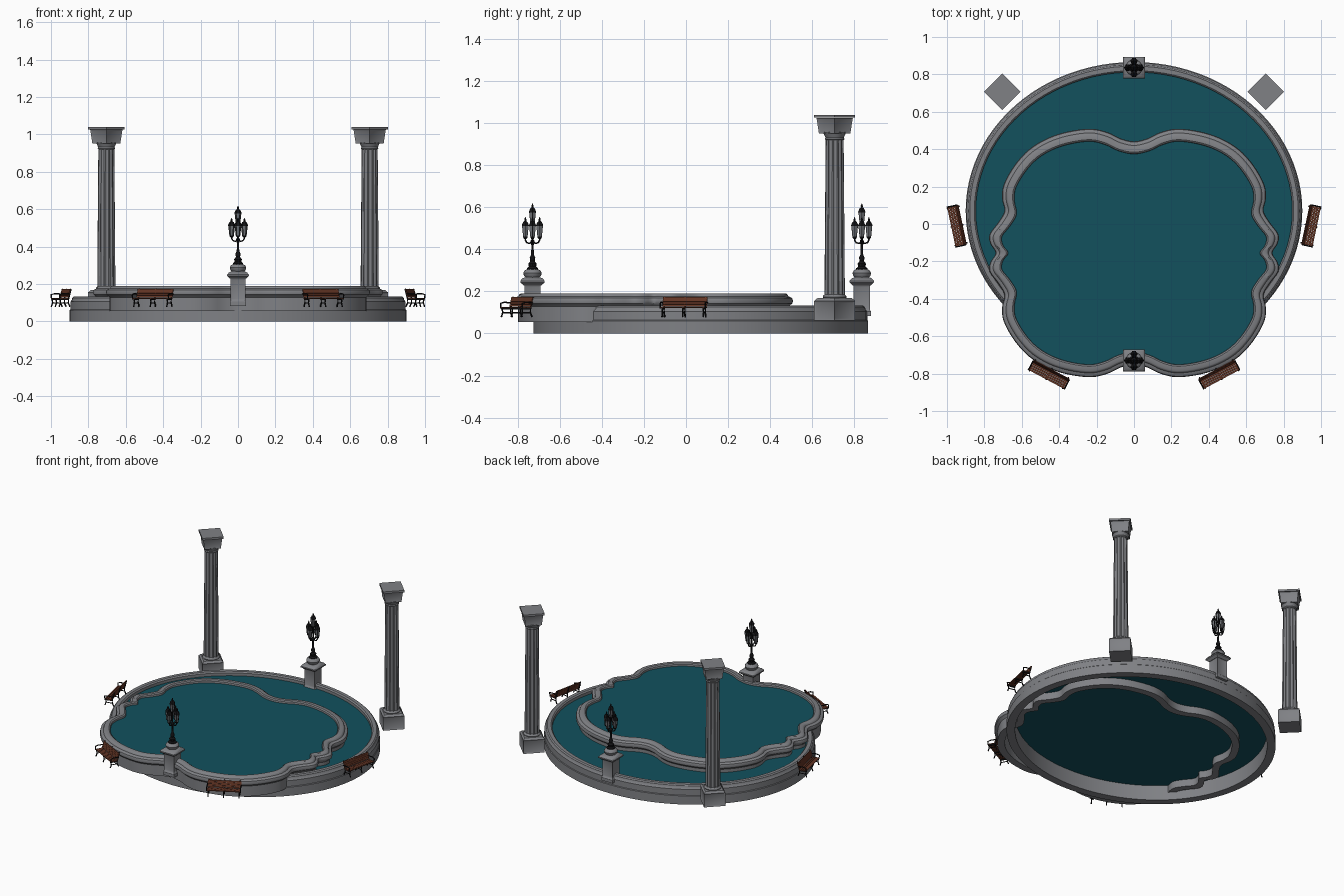
import bpy, bmesh, math
from mathutils import Vector, Matrix

if "Cube" in bpy.data.objects:
    bpy.data.objects.remove(bpy.data.objects["Cube"])


def mat(name, *rgb):
    m = bpy.data.materials.new(name)
    m.diffuse_color = (*rgb, 1)
    m.use_nodes = True
    m.node_tree.nodes["Principled BSDF"].inputs["Base Color"].default_value = m.diffuse_color
    return m


STONE = mat("grey stone", 0.215, 0.22, 0.235)
WATER = mat("teal water", 0.006, 0.083, 0.11)
WOOD = mat("brown wood", 0.125, 0.035, 0.018)
IRON = mat("black iron", 0.006, 0.006, 0.007)
GLASS = mat("lantern glass", 0.16, 0.17, 0.185)


def finish(bm, name, m, angle=35, xf=Matrix()):
    bmesh.ops.recalc_face_normals(bm, faces=bm.faces[:])
    me = bpy.data.meshes.new(name)
    bm.to_mesh(me)
    bm.free()
    me.materials.append(m)
    me.transform(xf)
    ob = bpy.data.objects.new(name, me)
    bpy.context.collection.objects.link(ob)
    bpy.ops.object.select_all(action='DESELECT')
    ob.select_set(True)
    bpy.context.view_layer.objects.active = ob
    bpy.ops.object.shade_smooth_by_angle(angle=math.radians(angle))
    return ob


def skin(bm, rings, closed=False, caps=True):
    vs = [[bm.verts.new(p) for p in r] for r in rings]
    n = len(vs[0])
    pairs = list(zip(vs, vs[1:])) + ([(vs[-1], vs[0])] if closed else [])
    for a, b in pairs:
        for i in range(n):
            bm.faces.new((a[i], a[(i + 1) % n], b[(i + 1) % n], b[i]))
    if caps and not closed:
        bm.faces.new(vs[0][::-1])
        bm.faces.new(vs[-1])


def lathe(bm, prof, n=12, at=(0, 0), turn=0.0):
    skin(bm, [[(at[0] + r * math.cos(turn + i * math.tau / n),
                at[1] + r * math.sin(turn + i * math.tau / n), z)
               for i in range(n)] for r, z in prof])


def square(bm, prof):
    """Stack of squares, given as (half side, z)."""
    lathe(bm, [(h * math.sqrt(2), z) for h, z in prof], 4, turn=math.pi / 4)


def box(bm, c, s, tilt=0.0):
    m = Matrix.Translation(c) @ Matrix.Rotation(tilt, 4, 'X') @ Matrix.Diagonal((*s, 1))
    bmesh.ops.create_cube(bm, size=1, matrix=m)


def tube(bm, pts, r, n=5):
    pts = [Vector(p) for p in pts]
    rings = []
    for i, p in enumerate(pts):
        d = (pts[min(i + 1, len(pts) - 1)] - pts[max(i - 1, 0)]).normalized()
        u = d.orthogonal().normalized() if abs(d.z) > 0.99 else d.cross(Vector((0, 0, 1))).normalized()
        w = d.cross(u)
        rings.append([p + r * (math.cos(k * math.tau / n) * u + math.sin(k * math.tau / n) * w)
                      for k in range(n)])
    skin(bm, rings)


def panels(bm, width, depth):
    """Sunken panels on the upright faces."""
    bm.normal_update()
    fs = [f for f in bm.faces if abs(f.normal.z) < 0.5 and f.calc_area() > 0.004]
    bmesh.ops.inset_individual(bm, faces=fs, thickness=width, depth=-depth)


# outlines: each is a list of (point, outward normal)
def with_normals(pts, blur):
    n = len(pts)
    raw = []
    for i in range(n):
        t = (pts[(i + 1) % n] - pts[i - 1]).normalized()
        raw.append(Vector((t.y, -t.x)))
    return [(pts[i], sum((raw[(i + k) % n] for k in range(-blur, blur + 1)), Vector((0, 0))).normalized())
            for i in range(n)]


def smooth_loop(pts, steps):
    out, n = [], len(pts)
    for i in range(n):
        a, b, c, d = (pts[(i + k) % n] for k in (-1, 0, 1, 2))
        for s in range(steps):
            t = s / steps
            out.append(0.5 * (2 * b + (c - a) * t + (2 * a - 5 * b + 4 * c - d) * t * t
                              + (3 * b - a - 3 * c + d) * t ** 3))
    return out


def moulding(name, outline, prof):
    bm = bmesh.new()
    skin(bm, [[(*(p + n * o), z) for p, n in outline] for o, z in prof], closed=True)
    return finish(bm, name, STONE)


def sheet(name, outline, off, z):
    bm = bmesh.new()
    bm.faces.new([bm.verts.new((*(p + n * off), z)) for p, n in outline])
    finish(bm, name, WATER)


# lower oval basin
oval = with_normals([Vector((0.9 * math.cos(a), 0.07 + 0.796 * math.sin(a)))
                     for a in (i * math.tau / 96 for i in range(96))], 0)
moulding("lower_basin_wall", oval, [(0, 0), (0, 0.06), (-0.004, 0.064), (-0.004, 0.105), (-0.012, 0.115),
                                    (-0.014, 0.126), (-0.022, 0.133), (-0.046, 0.133), (-0.054, 0.125),
                                    (-0.054, 0.0)])
sheet("lower_water", oval, -0.05, 0.105)

# upper lobed basin: one quarter mirrored twice
quarter = [(0.74, 0), (0.768, 0.05), (0.772, 0.1), (0.725, 0.165), (0.693, 0.225), (0.705, 0.29),
           (0.697, 0.365), (0.64, 0.468), (0.56, 0.555), (0.46, 0.615), (0.35, 0.65), (0.23, 0.664),
           (0.14, 0.645), (0.07, 0.612), (0, 0.597)]
q = [Vector(p) for p in quarter]
half = q + [Vector((-p.x, p.y)) for p in q[-2::-1]]
full = half + [Vector((p.x, -p.y)) for p in half[-2:0:-1]]
lobes = with_normals([p + Vector((0, -0.155)) for p in smooth_loop(full, 4)], 7)
moulding("upper_basin_wall", lobes, [(-0.02, 0.055), (-0.02, 0.128), (-0.012, 0.136), (-0.003, 0.143),
                                     (0, 0.155), (-0.004, 0.168), (-0.014, 0.174), (-0.022, 0.176),
                                     (-0.026, 0.185), (-0.034, 0.19), (-0.058, 0.19), (-0.066, 0.184),
                                     (-0.068, 0.17), (-0.068, 0.055)])
sheet("upper_water", lobes, -0.06, 0.172)

# two fluted columns, turned 45 degrees
for side, sx in (("left", -1), ("right", 1)):
    xf = Matrix.Translation((0.704 * sx, 0.707, 0)) @ Matrix.Rotation(math.pi / 4, 4, 'Z')
    bm = bmesh.new()
    square(bm, [(0.069, 0.062), (0.069, 0.155)])
    panels(bm, 0.014, 0.005)
    square(bm, [(0.069, 0.155), (0.062, 0.163), (0.058, 0.168)])
    lathe(bm, [(0.054, 0.167), (0.057, 0.173), (0.054, 0.18), (0.047, 0.186)], 24)
    finish(bm, side + "_column_base", STONE, xf=xf)
    bm = bmesh.new()
    skin(bm, [[(r * k * math.cos(a), r * k * math.sin(a), z)
               for a, k in ((i * math.tau / 48, (1, 1, 0.9, 0.9)[i % 4]) for i in range(48))]
              for r, z in ((0.049, 0.18), (0.047, 0.45), (0.043, 0.93))])
    finish(bm, side + "_column_shaft", STONE, 20, xf)
    bm = bmesh.new()
    lathe(bm, [(0.043, 0.92), (0.047, 0.925), (0.044, 0.932), (0.05, 0.945), (0.056, 0.957)], 24)
    square(bm, [(0.053, 0.952), (0.061, 1.025)])
    panels(bm, 0.012, 0.004)
    square(bm, [(0.069, 1.026), (0.069, 1.04)])
    finish(bm, side + "_column_capital", STONE, xf=xf)

# two lamps on pedestals
SPOTS = [(0, 0, 0.52)] + [(0.034 * math.cos(a), 0.034 * math.sin(a), 0.455)
                          for a in (i * math.pi / 2 for i in range(4))]
for side, y in (("front", -0.73), ("back", 0.836)):
    xf = Matrix.Translation((0, y, 0))
    bm = bmesh.new()
    square(bm, [(0.044, 0.083), (0.044, 0.105), (0.039, 0.112), (0.039, 0.228)])
    panels(bm, 0.012, 0.004)
    square(bm, [(0.042, 0.228), (0.05, 0.236), (0.058, 0.242), (0.058, 0.25), (0.048, 0.262), (0.032, 0.268)])
    lathe(bm, [(0.03, 0.262), (0.041, 0.275), (0.044, 0.287), (0.038, 0.299), (0.026, 0.306)], 16)
    finish(bm, side + "_lamp_pedestal", STONE, xf=xf)

    iron, glass = bmesh.new(), bmesh.new()
    lathe(iron, [(0.028, 0.3), (0.028, 0.31), (0.018, 0.318), (0.021, 0.332), (0.011, 0.344), (0.014, 0.36),
                 (0.007, 0.375), (0.0055, 0.42), (0.01, 0.43), (0.01, 0.44), (0.005, 0.447), (0.005, 0.52)], 10)
    for x, yy, z in SPOTS:
        if z < 0.5:  # curved arm
            tube(iron, [(x * k, yy * k, h) for k, h in ((0, 0.436), (0.4, 0.428), (0.8, 0.432),
                                                      (1, 0.444), (1.001, 0.456))], 0.004)
        lathe(glass, [(0.010, z + 0.004), (0.0165, z + 0.058)], 6, (x, yy))
        lathe(iron, [(0.004, z - 0.008), (0.011, z), (0.011, z + 0.005)], 6, (x, yy))
        lathe(iron, [(0.0195, z + 0.056), (0.0195, z + 0.06), (0.012, z + 0.075), (0.005, z + 0.08),
                     (0.006, z + 0.087), (0.001, z + 0.098)], 6, (x, yy))
        for i in range(6):  # glazing bars
            c, s = math.cos(i * math.pi / 3), math.sin(i * math.pi / 3)
            tube(iron, [(x + r * c, yy + r * s, z + h) for r, h in ((0.0105, 0.002), (0.017, 0.058))], 0.0018, 4)
    finish(iron, side + "_lamp_post", IRON, xf=xf)
    finish(glass, side + "_lantern_glass", GLASS, xf=xf)

# four benches, backs towards the pool (local front is -y)
for name, x, y, turn in (("left_bench", -0.948, -0.01, -78), ("right_bench", 0.948, -0.01, 78),
                         ("front_left_bench", -0.455, -0.805, -28), ("front_right_bench", 0.455, -0.805, 28)):
    xf = Matrix.Translation((x, y, 0)) @ Matrix.Rotation(math.radians(turn), 4, 'Z')
    bm = bmesh.new()
    for i in range(4):
        box(bm, (0, -0.024 + 0.0122 * i, 0.123), (0.216, 0.011, 0.005))
    for i in range(4):
        box(bm, (0, 0.02 + 0.003 * i, 0.133 + 0.0112 * i), (0.216, 0.004, 0.0105), -0.27)
    finish(bm, name + "_slats", WOOD, xf=xf)
    bm = bmesh.new()
    for lx in (-0.1, 0, 0.1):
        box(bm, (lx, -0.004, 0.117), (0.007, 0.05, 0.007))
        tube(bm, [(lx, -0.026, 0.118), (lx, -0.022, 0.1), (lx, -0.03, 0.078)], 0.0042)
        tube(bm, [(lx, 0.03, 0.078), (lx, 0.02, 0.1), (lx, 0.021, 0.12), (lx, 0.035, 0.174)], 0.0042)
        tube(bm, [(lx, -0.022, 0.098), (lx, 0.018, 0.098)], 0.003)
        if lx:  # armrest
            tube(bm, [(lx * 1.09, -0.027, 0.118), (lx * 1.09, -0.029, 0.143), (lx * 1.09, -0.01, 0.148),
                      (lx * 1.09, 0.027, 0.146)], 0.0038)
    finish(bm, name + "_frame", IRON, xf=xf)
